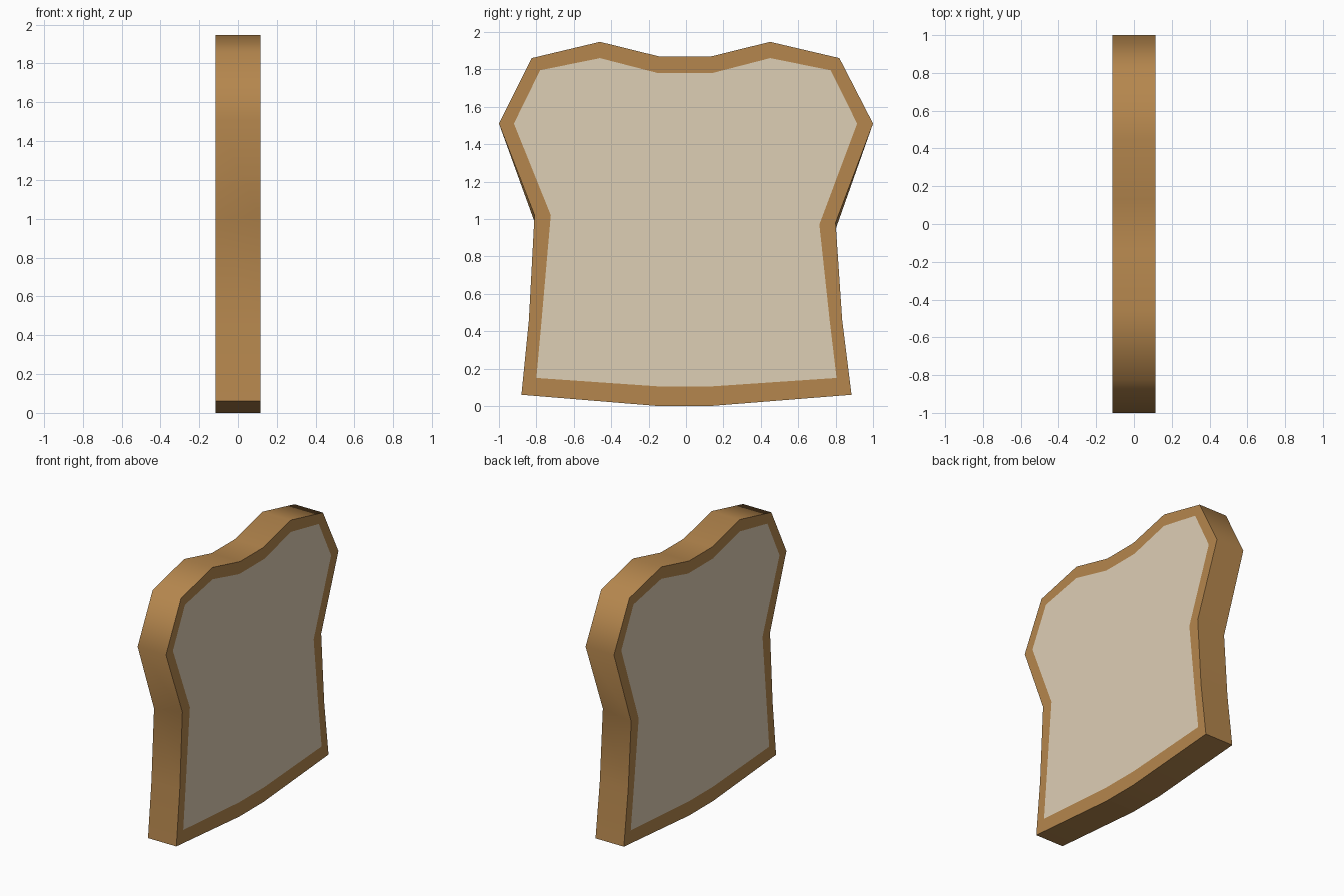
import bpy, math

if "Cube" in bpy.data.objects:
    bpy.data.objects.remove(bpy.data.objects["Cube"])

HALF = 0.115           # half the slice thickness
NECKS = (5, 14)        # waist points, slightly lower on the -x face

# outlines in (y, z), counter-clockwise seen from +x
OUTER = [(-0.88, 0.06), (-0.15, 0), (0.13, 0), (0.885, 0.06), (0.835, 0.46), (0.80, 0.98),
         (1.0, 1.51), (0.82, 1.86), (0.45, 1.947), (0.13, 1.868), (-0.14, 1.868),
         (-0.46, 1.947), (-0.825, 1.86), (-1.0, 1.51), (-0.81, 1.02), (-0.84, 0.46)]
INNER = [(-0.80, 0.15), (-0.15, 0.105), (0.14, 0.105), (0.805, 0.15), (0.768, 0.46), (0.713, 0.97),
         (0.915, 1.51), (0.773, 1.795), (0.45, 1.86), (0.14, 1.78), (-0.15, 1.78),
         (-0.46, 1.86), (-0.78, 1.795), (-0.92, 1.51), (-0.723, 1.02), (-0.772, 0.46)]
N = len(OUTER)


def loop(outline, x):
    return [(x, y, z - (0.035 if x < 0 and i in NECKS else 0))
            for i, (y, z) in enumerate(outline)]


def make(name, verts, faces, color):
    mesh = bpy.data.meshes.new(name)
    mesh.from_pydata(verts, [], faces)
    mesh.update()
    mat = bpy.data.materials.new(name)
    mat.diffuse_color = color
    mat.use_nodes = True
    mat.node_tree.nodes["Principled BSDF"].inputs["Base Color"].default_value = mat.diffuse_color
    mesh.materials.append(mat)
    obj = bpy.data.objects.new(name, mesh)
    bpy.context.collection.objects.link(obj)
    return obj


# crust: outer band plus a flat rim on each face
verts = loop(OUTER, HALF) + loop(INNER, HALF) + loop(OUTER, -HALF) + loop(INNER, -HALF)
faces = []
for i in range(N):
    j = (i + 1) % N
    faces.append((i, j, N + j, N + i))                          # rim on +x
    faces.append((2 * N + j, 2 * N + i, 3 * N + i, 3 * N + j))  # rim on -x
    faces.append((j, i, 2 * N + i, 2 * N + j))                  # band
crust = make("crust", verts, faces, (0.46, 0.24, 0.075, 1))
bpy.context.view_layer.objects.active = crust
crust.select_set(True)
bpy.ops.object.shade_smooth_by_angle(angle=math.radians(60))

# crumb: the pale face on both sides, flush with the rim
make("crumb", loop(INNER, HALF) + loop(INNER, -HALF),
     [tuple(range(N)), tuple(reversed(range(N, 2 * N)))], (0.73, 0.62, 0.46, 1))
